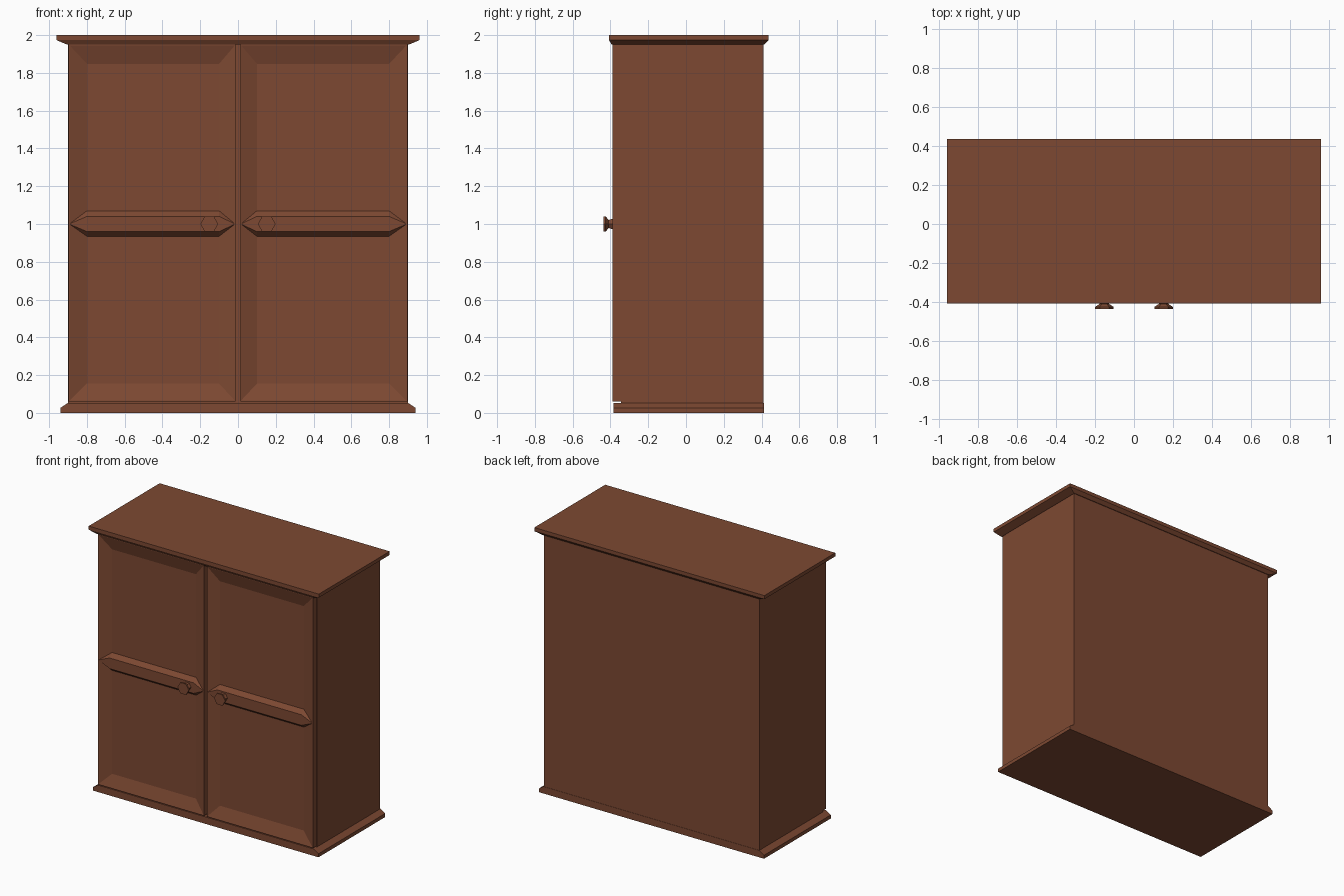
import bpy, bmesh, math

if "Cube" in bpy.data.objects:
    bpy.data.objects.remove(bpy.data.objects["Cube"])

wood = bpy.data.materials.new("brown_wood")
wood.diffuse_color = (0.205, 0.066, 0.032, 1)
wood.use_nodes = True
wood.node_tree.nodes["Principled BSDF"].inputs["Base Color"].default_value = wood.diffuse_color


def finish(name, bm):
    bmesh.ops.recalc_face_normals(bm, faces=bm.faces)
    me = bpy.data.meshes.new(name)
    bm.to_mesh(me)
    bm.free()
    me.materials.append(wood)
    ob = bpy.data.objects.new(name, me)
    bpy.context.collection.objects.link(ob)
    return ob


def loft(name, rings):
    """Skin a stack of equal-length rings and cap both ends."""
    bm = bmesh.new()
    vs = [[bm.verts.new(p) for p in r] for r in rings]
    n = len(vs[0])
    for a, b in zip(vs, vs[1:]):
        for i in range(n):
            j = (i + 1) % n
            bm.faces.new((a[i], a[j], b[j], b[i]))
    bm.faces.new(vs[0])
    bm.faces.new(vs[-1])
    return finish(name, bm)


def flat_rect(x, y0, y1, z):
    return [(-x, y0, z), (x, y0, z), (x, y1, z), (-x, y1, z)]


def door_rect(s, x0, x1, z0, z1, y):
    return [(s * x0, y, z0), (s * x1, y, z0), (s * x1, y, z1), (s * x0, y, z1)]


# Carcass, flared plinth and cornice
loft("cabinet_body", [flat_rect(0.9, -0.345, 0.41, 0.03), flat_rect(0.9, -0.345, 0.41, 1.96)])
loft("base_plinth", [flat_rect(0.94, -0.383, 0.412, 0), flat_rect(0.94, -0.383, 0.412, 0.027),
                     flat_rect(0.902, -0.383, 0.412, 0.052)])
loft("top_cornice", [flat_rect(0.905, -0.393, 0.415, 1.95), flat_rect(0.96, -0.408, 0.437, 1.973),
                     flat_rect(0.96, -0.408, 0.437, 2.0)])

FRONT, PANEL = -0.388, -0.358
for s, side in ((-1, "left"), (1, "right")):
    # Door with a sloping sunken panel
    loft(side + "_door", [
        door_rect(s, 0.012, 0.897, 0.06, 1.952, -0.34),
        door_rect(s, 0.012, 0.897, 0.06, 1.952, FRONT),
        door_rect(s, 0.017, 0.891, 0.066, 1.945, FRONT),
        door_rect(s, 0.1, 0.8, 0.155, 1.848, PANEL)])

    # Pointed cross rail
    bm = bmesh.new()
    pts = [(0.014, FRONT, 1), (0.894, FRONT, 1)]
    for x in (0.1, 0.8):
        pts += [(x, FRONT, 0.96), (x, FRONT, 1.04), (x, PANEL, 0.935), (x, PANEL, 1.07)]
    for x, y, z in pts:
        bm.verts.new((s * x, y, z))
    bmesh.ops.convex_hull(bm, input=bm.verts)
    bmesh.ops.dissolve_limit(bm, angle_limit=0.01, verts=bm.verts, edges=bm.edges)
    finish(side + "_cross_rail", bm)

    # Six-sided spool knob
    loft(side + "_knob", [
        [(s * 0.152 + r * math.cos(i * math.pi / 3), y, 1 + r * math.sin(i * math.pi / 3))
         for i in range(6)]
        for y, r in ((-0.38, 0.036), (-0.395, 0.03), (-0.41, 0.024), (-0.425, 0.047), (-0.437, 0.047))])
